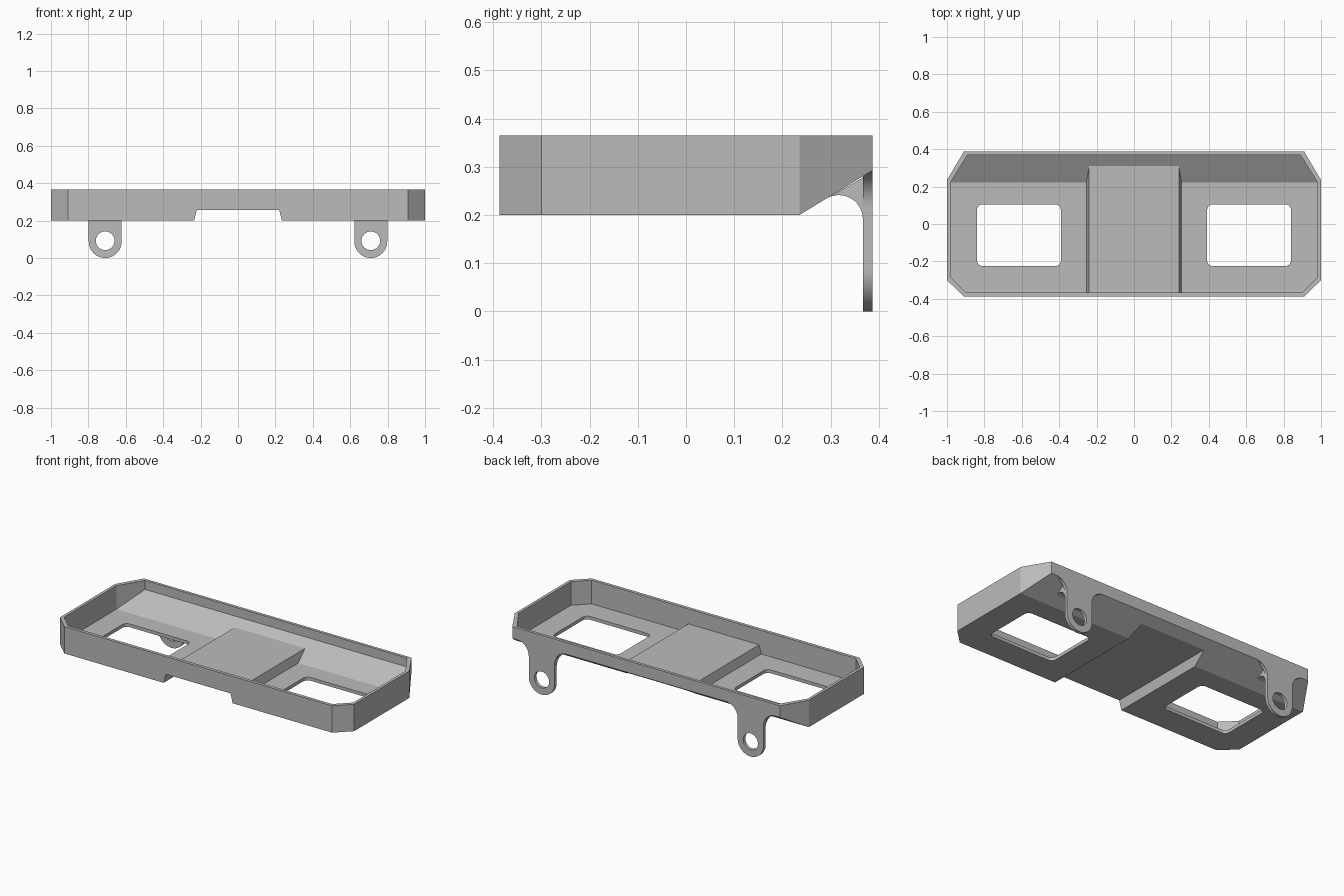
import bpy, bmesh
from math import sin, cos, pi, radians, atan, tan
from mathutils import Vector

cube = bpy.data.objects.get("Cube")
if cube:
    bpy.data.objects.remove(cube, do_unlink=True)

# One plain grey
grey = bpy.data.materials.new("plain_grey")
grey.use_nodes = True
COLOUR = (0.5, 0.5, 0.5, 1)
grey.diffuse_color = COLOUR
grey.node_tree.nodes["Principled BSDF"].inputs["Base Color"].default_value = COLOUR

SLOPE = 0.61  # rise of the slanted rear underside
PLACE = {"x": lambda u, v, t: (t, u, v),
         "y": lambda u, v, t: (u, t, v),
         "z": lambda u, v, t: (u, v, t)}


def prism(name, points, start, end, axis, slant=None):
    """Extrude a 2D outline along an axis; slant = y, z where the rear ramp begins."""
    bm = bmesh.new()
    place = PLACE[axis]
    low = [bm.verts.new(place(u, v, start)) for u, v in points]
    high = [bm.verts.new(place(u, v, end)) for u, v in points]
    bm.faces.new(low)
    bm.faces.new(high)
    n = len(points)
    for i in range(n):
        j = (i + 1) % n
        bm.faces.new((low[i], low[j], high[j], high[i]))
    bmesh.ops.recalc_face_normals(bm, faces=bm.faces)
    if slant:
        cut = bmesh.ops.bisect_plane(
            bm, geom=bm.verts[:] + bm.edges[:] + bm.faces[:], dist=1e-5,
            plane_co=(0, *slant), plane_no=Vector((0, SLOPE, -1)).normalized(),
            clear_outer=True)
        rim = [e for e in cut["geom_cut"] if isinstance(e, bmesh.types.BMEdge)]
        rim = [e for e in rim if e.is_boundary]
        bmesh.ops.holes_fill(bm, edges=rim or bm.edges[:])
        bmesh.ops.recalc_face_normals(bm, faces=bm.faces)
    mesh = bpy.data.meshes.new(name)
    bm.to_mesh(mesh)
    bm.free()
    mesh.materials.append(grey)
    obj = bpy.data.objects.new(name, mesh)
    bpy.context.collection.objects.link(obj)
    return obj


def subtract(obj, cutter):
    mod = obj.modifiers.new("cut", "BOOLEAN")
    mod.operation = "DIFFERENCE"
    mod.solver = "EXACT"
    mod.object = cutter
    bpy.context.view_layer.objects.active = obj
    bpy.ops.object.modifier_apply(modifier=mod.name)
    bpy.data.objects.remove(cutter, do_unlink=True)


def arc(cx, cy, r, a, b, steps=12):
    angles = [radians(a + (b - a) * i / steps) for i in range(steps + 1)]
    return [(cx + r * cos(t), cy + r * sin(t)) for t in angles]


def mirrored(half):
    return half + [(-x, y) for x, y in reversed(half)]


# Tray shell with chamfered corners and a slanted rear underside
outer = mirrored([(0.91, -0.387), (1, -0.3), (1, 0.235), (0.91, 0.387)])
inner = mirrored([(0.898, -0.367), (0.982, -0.285), (0.982, 0.222), (0.89, 0.369)])
tray = prism("tray", outer, 0.2, 0.365, "z", slant=(0.235, 0.2))

# Cavity, keeping a raised channel cover across the middle
cavity = prism("cavity_cutter", inner, 0.22, 0.5, "z", slant=(0.222, 0.22))
subtract(cavity, prism("hump", mirrored([(0.288, 0.1), (0.24, 0.273)]), -0.6, 0.6, "y"))
subtract(tray, cavity)

# Open channel below the cover
subtract(tray, prism("channel", mirrored([(0.261, 0.1), (0.22, 0.257)]), -0.7, 0.7, "y"))

# Rounded floor openings
R = 0.03
for side in (1, -1):
    window = []
    for k, (dx, dy) in enumerate([(1, 1), (-1, 1), (-1, -1), (1, -1)]):
        window += arc(side * 0.615 + dx * (0.224 - R), -0.06 + dy * (0.165 - R),
                      R, 90 * k, 90 * k + 90, 6)
    subtract(tray, prism("window", window, 0.1, 0.3, "z"))

# Rear mounting tabs: round end, flared root, bolt hole and a front fillet
W, FLARE, ROOT, FACE = 0.088, 0.08, 0.293, 0.367
half = (arc(0, W, W, -90, 0, 16)[1:]
        + arc(W + FLARE, ROOT - FLARE, FLARE, 180, 90))
corner_z = 0.2 + SLOPE * (FACE - 0.235)
tilt = atan(SLOPE)
fillet_r = 0.05
reach = fillet_r / tan((pi / 2 - tilt) / 2)
fillet = [(FACE + 0.005, corner_z - reach), (FACE + 0.005, corner_z)]
fillet += [(FACE - reach * cos(tilt), corner_z - reach * sin(tilt))]
fillet += arc(FACE - fillet_r, corner_z - reach, fillet_r, 90 + tilt * 180 / pi, 0)

tabs = []
for side, label in ((1, "left"), (-1, "right")):
    cx = side * 0.71
    outline = [(cx + x, z) for x, z in [(0, 0)] + mirrored(half)]
    tab = prism(label + "_tab", outline, FACE, 0.387, "y")
    subtract(tab, prism("hole", arc(cx, 0.092, 0.05, 0, 350, 35), 0.3, 0.45, "y"))
    tabs += [tab, prism(label + "_tab_fillet", fillet, cx - W, cx + W, "x")]

for obj in [tray] + tabs:
    bpy.ops.object.select_all(action="DESELECT")
    obj.select_set(True)
    bpy.context.view_layer.objects.active = obj
    bpy.ops.object.shade_smooth_by_angle(angle=radians(25))
